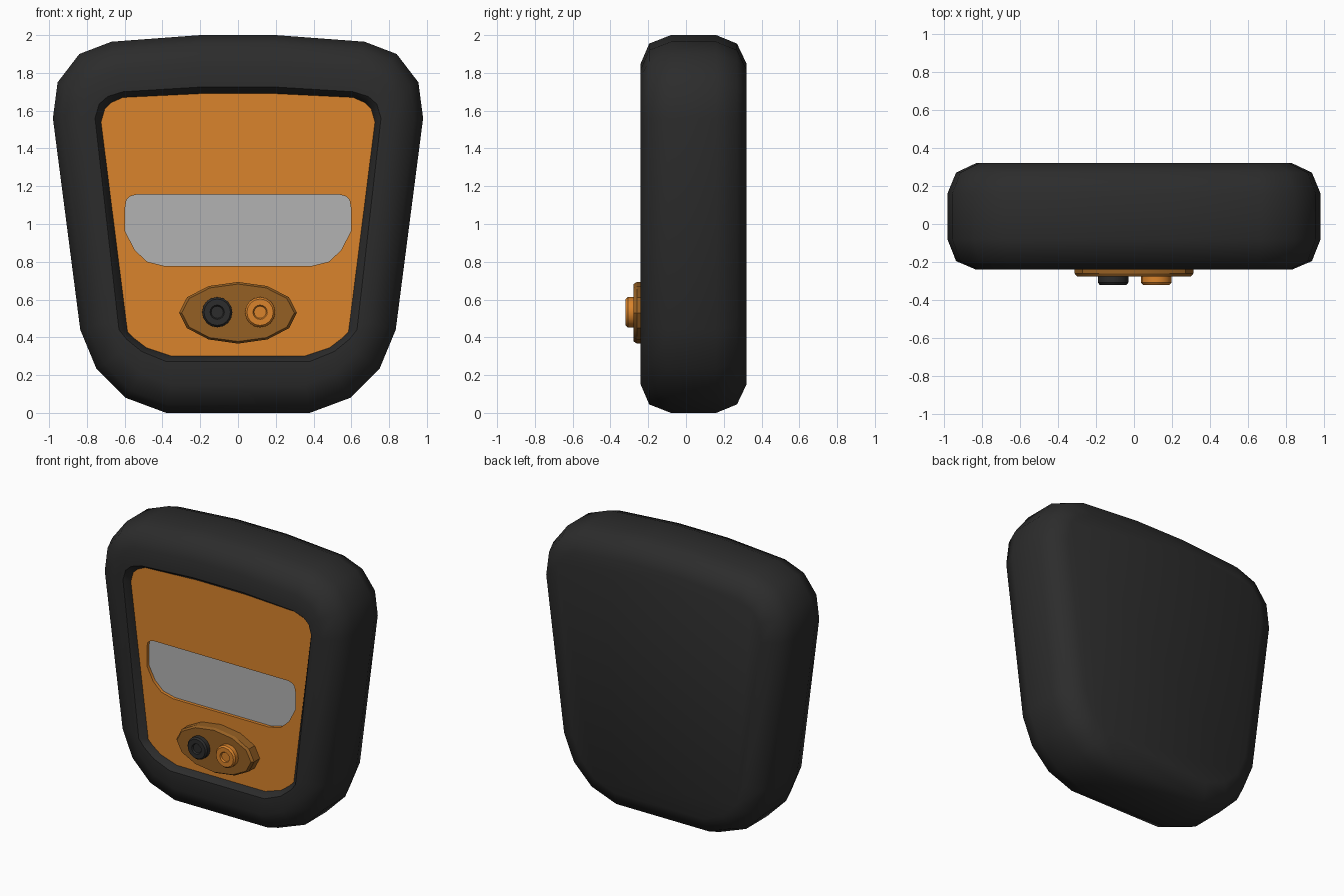
import bpy, bmesh, math
from mathutils import Vector

if "Cube" in bpy.data.objects:
    bpy.data.objects.remove(bpy.data.objects["Cube"])


def material(name, rgb):
    m = bpy.data.materials.new(name)
    m.diffuse_color = (*rgb, 1)
    m.use_nodes = True
    m.node_tree.nodes["Principled BSDF"].inputs["Base Color"].default_value = m.diffuse_color
    return m


def mirrored(half):
    """Full closed outline from its right half, listed top to bottom."""
    return half + [(-x, z) for x, z in reversed(half)]


def inset(pts, d):
    """Move a clockwise outline inward by d with mitred corners."""
    out, n = [], len(pts)
    for i in range(n):
        a, b, c = (Vector(pts[(i + k) % n]) for k in (-1, 0, 1))
        e1, e2 = (b - a).normalized(), (c - b).normalized()
        n1, n2 = Vector((e1.y, -e1.x)), Vector((e2.y, -e2.x))
        p = b + (n1 + n2) * d / (1 + n1.dot(n2))
        out.append((p.x, p.y))
    return out


def ellipse(cx, cz, rx, rz, n):
    return [(cx + rx * math.cos(-math.tau * i / n),
             cz + rz * math.sin(-math.tau * i / n)) for i in range(n)]


def loft(name, rings, mat, angle=30):
    """Closed solid through (outline, y) rings, capped at both ends."""
    bm = bmesh.new()
    loops = [[bm.verts.new((x, y, z)) for x, z in pts] for pts, y in rings]
    n = len(loops[0])
    for a, b in zip(loops, loops[1:]):
        for i in range(n):
            j = (i + 1) % n
            bm.faces.new((a[i], a[j], b[j], b[i]))
    bm.faces.new(loops[0])
    bm.faces.new(loops[-1])
    bmesh.ops.recalc_face_normals(bm, faces=bm.faces)
    me = bpy.data.meshes.new(name)
    bm.to_mesh(me)
    bm.free()
    ob = bpy.data.objects.new(name, me)
    bpy.context.collection.objects.link(ob)
    me.materials.append(mat)
    bpy.ops.object.select_all(action='DESELECT')
    ob.select_set(True)
    bpy.context.view_layer.objects.active = ob
    bpy.ops.object.shade_smooth_by_angle(angle=math.radians(angle))
    return ob


black = material("black_rubber", (0.025, 0.025, 0.025))
orange = material("orange", (0.70, 0.23, 0.025))
brown = material("dark_orange", (0.30, 0.115, 0.017))
grey = material("screen_grey", (0.45, 0.45, 0.45))

# Matching outlines, all with the same point count
shell = mirrored([(0.2, 2.0), (0.67, 1.965), (0.84, 1.90), (0.955, 1.75), (0.98, 1.56),
                  (0.835, 0.44), (0.75, 0.235), (0.595, 0.08), (0.38, 0.0)])
opening = mirrored([(0.2, 1.725), (0.61, 1.70), (0.69, 1.675), (0.735, 1.635), (0.757, 1.56),
                    (0.63, 0.44), (0.59, 0.39), (0.51, 0.325), (0.38, 0.272)])
panel = mirrored([(0.2, 1.69), (0.61, 1.67), (0.67, 1.643), (0.705, 1.61), (0.725, 1.54),
                  (0.585, 0.43), (0.55, 0.395), (0.485, 0.345), (0.355, 0.302)])
screen = mirrored([(0.2, 1.155), (0.54, 1.155), (0.57, 1.147), (0.59, 1.13), (0.597, 1.09),
                   (0.597, 0.96), (0.545, 0.86), (0.48, 0.80), (0.385, 0.777)])

# Rounded shell with a recess in the front
loft("case_shell", [(inset(shell, 0.15), 0.32), (inset(shell, 0.045), 0.27), (shell, 0.16),
                    (shell, -0.08), (inset(shell, 0.045), -0.195),
                    (inset(shell, 0.15), -0.24), (opening, -0.24),
                    (panel, -0.195), (panel, -0.12)], black, 48)

# Face panel with a pocket for the screen
loft("face_panel", [(panel, -0.14), (panel, -0.195), (screen, -0.195), (screen, -0.16)], orange)
loft("display_screen", [(screen, -0.145), (screen, -0.172)], grey)

# Oval button plate
loft("button_plate", [(ellipse(0, 0.53, 0.312, 0.163, 12), -0.18),
                      (ellipse(0, 0.53, 0.312, 0.163, 12), -0.26),
                      (ellipse(0, 0.53, 0.298, 0.152, 12), -0.277)], brown)

# Two round buttons with dimples
for name, x, mat in (("left_button", -0.11, black), ("right_button", 0.117, orange)):
    rings = [(0.08, -0.26), (0.08, -0.308), (0.07, -0.32), (0.038, -0.32), (0.032, -0.31)]
    loft(name, [(ellipse(x, 0.533, r, r, 16), y) for r, y in rings], mat)
